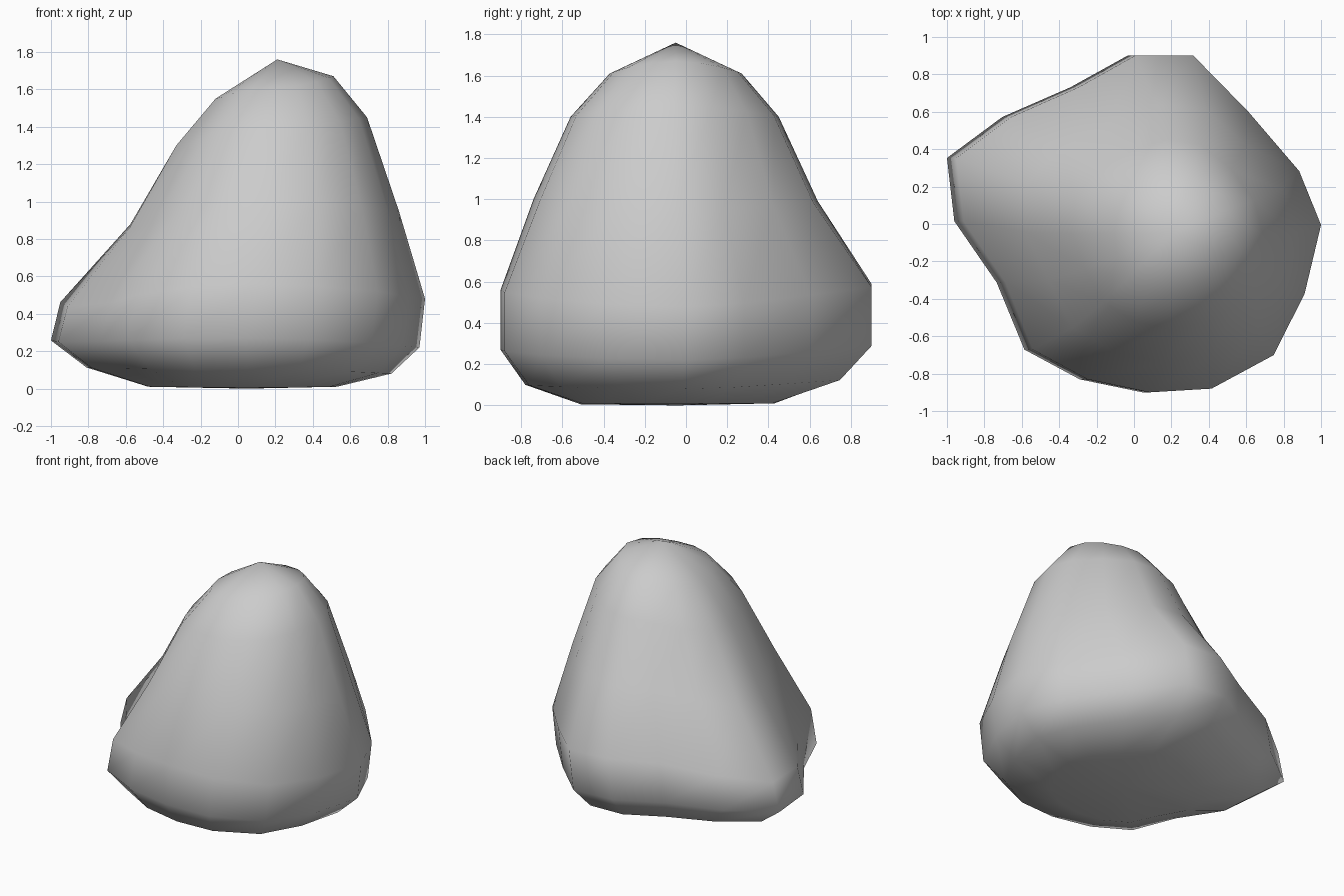
import bpy, bmesh, math

if "Cube" in bpy.data.objects:
    bpy.data.objects.remove(bpy.data.objects["Cube"])

# Widest outline of the boulder seen from above, counter-clockwise from +x
OUTLINE = [(1, 0), (.88, .29), (.6, .61), (.3, .91), (-.02, .91), (-.33, .74),
           (-.7, .58), (-1, .36), (-.96, .02), (-.73, -.31), (-.58, -.67),
           (-.28, -.83), (.06, -.9), (.4, -.88), (.74, -.7), (.91, -.37)]
N = len(OUTLINE)

# Rings: x min, x max, y min, y max, heights at left/right/front/back, lobe strength
RINGS = [
    (-.48, .53, -.51, .43, .01, .01, .005, .01, .75),
    (-.81, .82, -.78, .75, .11, .08, .10, .13, .95),
    (-1.0, .97, -.90, .90, .25, .22, .27, .30, 1.0),
    (-.95, 1.0, -.90, .90, .44, .48, .56, .59, 1.0),
    (-.58, .86, -.74, .64, .86, .95, 1.0, .99, .6),
    (-.33, .69, -.56, .45, 1.30, 1.45, 1.40, 1.40, .4),
    (-.12, .51, -.37, .27, 1.55, 1.67, 1.61, 1.61, .2),
]


def remap(values, lo, hi):
    a, b = min(values), max(values)
    return [lo + (v - a) / (b - a) * (hi - lo) for v in values]


def ring_points(x0, x1, y0, y1, zl, zr, zf, zb, lobe):
    angles = [2 * math.pi * i / N for i in range(N)]
    xs = [lobe * p[0] + (1 - lobe) * math.cos(a) for p, a in zip(OUTLINE, angles)]
    ys = [lobe * p[1] + (1 - lobe) * math.sin(a) for p, a in zip(OUTLINE, angles)]
    xs, ys = remap(xs, x0, x1), remap(ys, y0, y1)
    pts = []
    for x, y, a in zip(xs, ys, angles):
        c, s = math.cos(a), math.sin(a)
        z = c * c * (zr if c > 0 else zl) + s * s * (zb if s > 0 else zf)
        pts.append((x, y, z))
    return pts


# Boulder: stacked rings closed by a pole at each end
bm = bmesh.new()
rings = [[bm.verts.new(p) for p in ring_points(*r)] for r in RINGS]
bottom = bm.verts.new((.05, -.04, 0))
top = bm.verts.new((.21, -.05, 1.76))
for i in range(N):
    j = (i + 1) % N
    for low, high in zip(rings, rings[1:]):
        bm.faces.new((low[i], low[j], high[j], high[i]))
    bm.faces.new((bottom, rings[0][j], rings[0][i]))
    bm.faces.new((top, rings[-1][i], rings[-1][j]))
bmesh.ops.recalc_face_normals(bm, faces=bm.faces)
for f in bm.faces:
    f.smooth = True

mesh = bpy.data.meshes.new("boulder")
bm.to_mesh(mesh)
bm.free()
bpy.context.collection.objects.link(bpy.data.objects.new("boulder", mesh))
